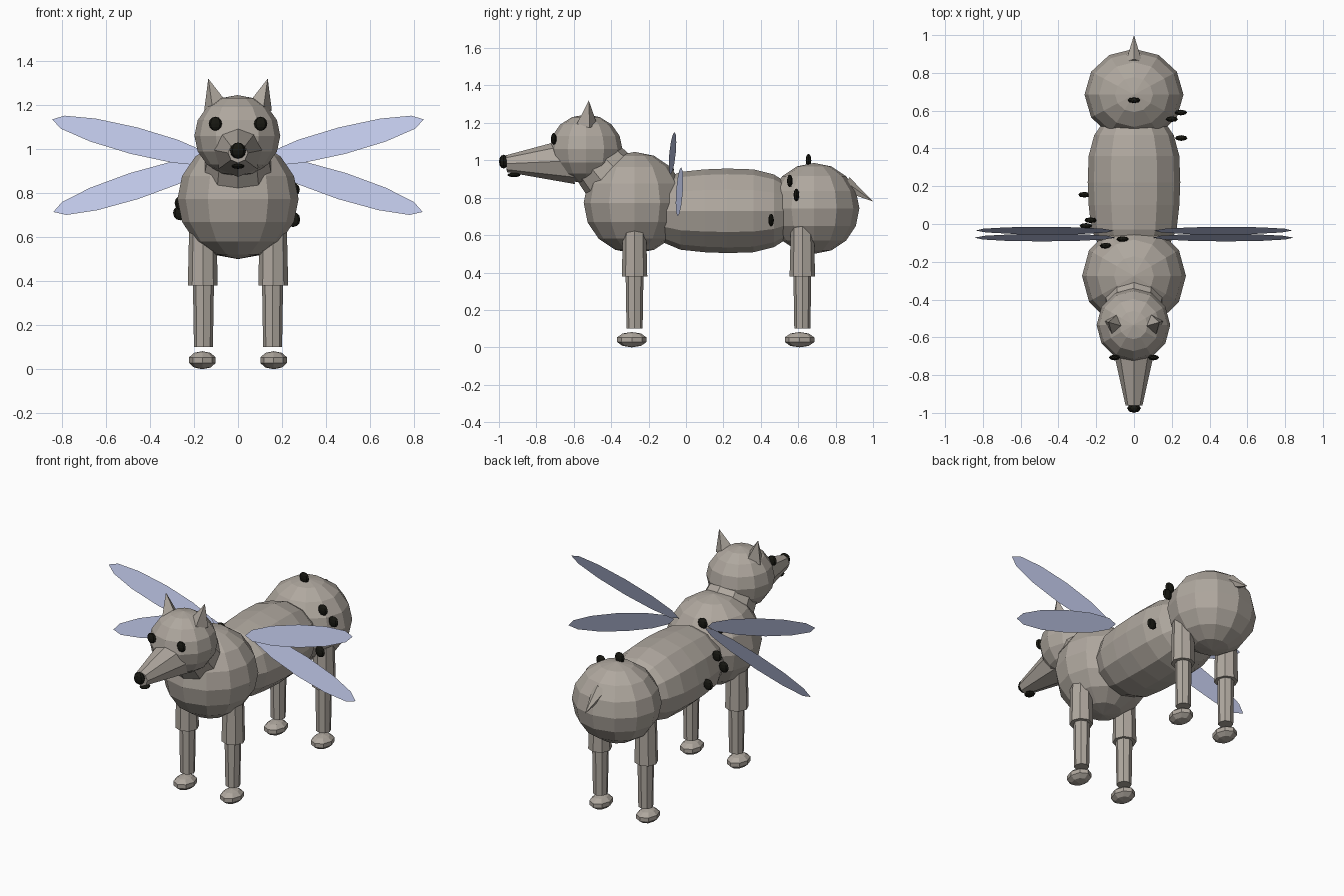
import bpy
import bmesh
from math import radians, cos, sin, tau
from mathutils import Vector, Matrix

cube = bpy.data.objects.get("Cube")
if cube:
    bpy.data.objects.remove(cube)


def material(name, rgb):
    m = bpy.data.materials.new(name)
    m.use_nodes = True
    m.diffuse_color = (*rgb, 1)
    m.node_tree.nodes["Principled BSDF"].inputs["Base Color"].default_value = (*rgb, 1)
    return m


FUR = material("taupe fur", (0.43, 0.39, 0.345))
BLACK = material("black", (0.009, 0.009, 0.006))
WING = material("pale blue wing", (0.52, 0.57, 0.80))


def finish(name, bm, mat):
    bmesh.ops.recalc_face_normals(bm, faces=bm.faces)
    mesh = bpy.data.meshes.new(name)
    bm.to_mesh(mesh)
    bm.free()
    mesh.materials.append(mat)
    obj = bpy.data.objects.new(name, mesh)
    bpy.context.collection.objects.link(obj)
    return obj


def ball(name, centre, size, mat=FUR, segments=12, rings=8):
    bm = bmesh.new()
    bmesh.ops.create_uvsphere(bm, u_segments=segments, v_segments=rings, radius=1)
    bmesh.ops.transform(bm, matrix=Matrix.Translation(centre) @ Matrix.Diagonal((*size, 1)),
                        verts=bm.verts)
    return finish(name, bm, mat)


def cone(name, start, end, r1, r2, sides=8, mat=FUR):
    """Tapered prism running from one point to another."""
    start, end = Vector(start), Vector(end)
    axis = end - start
    bm = bmesh.new()
    bmesh.ops.create_cone(bm, cap_ends=True, segments=sides, radius1=r1, radius2=r2,
                          depth=axis.length)
    turn = axis.to_track_quat('Z', 'Y').to_matrix().to_4x4()
    bmesh.ops.transform(bm, matrix=Matrix.Translation((start + end) / 2) @ turn, verts=bm.verts)
    return finish(name, bm, mat)


def lathe_y(name, rings, centre_z, rx, rz, sides=12):
    """Skin elliptical rings given as (y, scale)."""
    bm = bmesh.new()
    loops = [[bm.verts.new((rx * s * cos(tau * i / sides), y, centre_z + rz * s * sin(tau * i / sides)))
              for i in range(sides)] for y, s in rings]
    for a, b in zip(loops, loops[1:]):
        for i in range(sides):
            j = (i + 1) % sides
            bm.faces.new((a[i], a[j], b[j], b[i]))
    bm.faces.new(loops[0])
    bm.faces.new(loops[-1])
    return finish(name, bm, FUR)


# Body
ball("chest", (0, -0.275, 0.773), (0.275, 0.272, 0.272))
ball("haunches", (0, 0.685, 0.743), (0.262, 0.242, 0.243))
lathe_y("torso", [(-0.2, 0.6), (-0.03, 0.92), (0.1, 0.98), (0.22, 1), (0.36, 0.98),
                  (0.47, 0.86), (0.58, 0.55)], 0.73, 0.245, 0.226)
cone("neck", (0, -0.36, 0.86), (0, -0.5, 1.02), 0.17, 0.14, 10)
cone("tail", (0, 0.85, 0.87), (0, 1.0, 0.78), 0.046, 0, 5)

# Head
ball("head", (-0.003, -0.535, 1.06), (0.195, 0.195, 0.185))
cone("muzzle", (0, -0.6, 0.998), (0, -0.96, 0.982), 0.125, 0.045)
ball("nose", (0, -0.975, 0.993), (0.036, 0.025, 0.037), BLACK, 8, 6)
ball("mouth", (0, -0.92, 0.922), (0.03, 0.035, 0.012), BLACK, 8, 6)
for side, x in (("left", 1), ("right", -1)):
    ball(side + "_eye", (x * 0.103, -0.707, 1.115), (0.03, 0.015, 0.032), BLACK, 8, 6)
    cone(side + "_ear", (x * 0.1, -0.53, 1.19), (x * 0.135, -0.52, 1.32), 0.058, 0, 4)

    # Legs
    for end, y in (("front", -0.275), ("hind", 0.622)):
        tag = f"{end}_{side}_"
        cone(tag + "upper_leg", (x * 0.16, y, 0.38), (x * 0.16, y, 0.72), 0.068, 0.06)
        cone(tag + "lower_leg", (x * 0.157, y, 0.1), (x * 0.157, y, 0.4), 0.043, 0.048)
        ball(tag + "paw", (x * 0.162, y - 0.015, 0.041), (0.064, 0.083, 0.041), FUR, 8, 5)

    # Wings: flat leaf blades leaning back at the top
    for level, y, z, pitch in (("upper", -0.072, 1.038, 14.5), ("lower", -0.035, 0.832, -17.8)):
        bm = bmesh.new()
        bmesh.ops.create_circle(bm, cap_ends=True, segments=12, radius=1)
        tilt = Matrix.Rotation(radians(90 - 18), 4, 'X')
        lift = Matrix.Rotation(radians(-pitch * x), 4, 'Y')
        place = Matrix.Translation((x * 0.472, y, z))
        bmesh.ops.transform(bm, matrix=place @ lift @ tilt @ Matrix.Diagonal((0.385, 0.065, 1, 1)),
                            verts=bm.verts)
        finish(f"{level}_{side}_wing", bm, WING)

# Spots
spots = [(0.25, 0.455, 0.68), (0.2, 0.555, 0.89), (0.248, 0.59, 0.815), (0, 0.655, 1.0),
         (-0.262, 0.155, 0.71), (-0.23, 0.02, 0.83), (-0.255, -0.01, 0.755),
         (-0.15, -0.115, 0.93), (-0.06, -0.08, 0.95)]
for i, place in enumerate(spots):
    ball(f"spot_{i + 1}", place, (0.033, 0.015, 0.034), BLACK, 8, 6)
